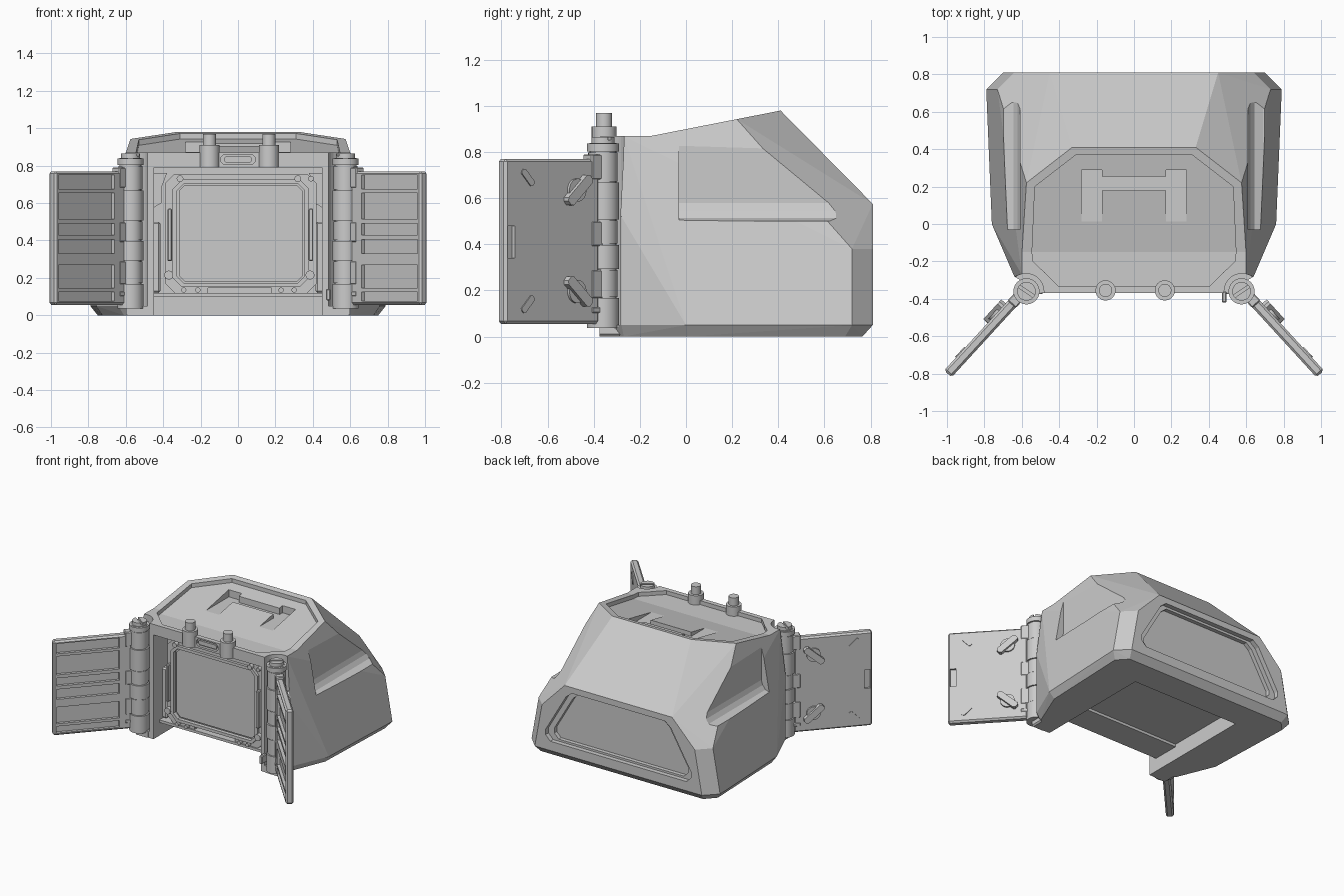
import bpy, bmesh, math
from mathutils import Matrix, Vector

if "Cube" in bpy.data.objects:
    bpy.data.objects.remove(bpy.data.objects["Cube"])

ROUND = []


def make(name, bm, M=None):
    if M:
        bm.transform(M)
    bmesh.ops.recalc_face_normals(bm, faces=bm.faces)
    me = bpy.data.meshes.new(name)
    bm.to_mesh(me)
    bm.free()
    o = bpy.data.objects.new(name, me)
    bpy.context.collection.objects.link(o)
    return o


def hull(name, pts):
    bm = bmesh.new()
    vs = [bm.verts.new(p) for p in pts]
    r = bmesh.ops.convex_hull(bm, input=vs)
    junk = {g for g in r['geom_interior'] + r['geom_unused'] if isinstance(g, bmesh.types.BMVert)}
    bmesh.ops.delete(bm, geom=list(junk), context='VERTS')
    bmesh.ops.dissolve_limit(bm, angle_limit=0.02, verts=bm.verts, edges=bm.edges)
    return make(name, bm)


def box(name, x, y, z, bevel=0, M=None):
    bm = bmesh.new()
    bmesh.ops.create_cube(bm, size=1)
    for v in bm.verts:
        v.co = Vector([(a + b) / 2 + c * (b - a) for (a, b), c in zip((x, y, z), v.co)])
    if bevel:
        bmesh.ops.bevel(bm, geom=bm.edges[:], offset=bevel, segments=1, affect='EDGES')
    return make(name, bm, M)


def prism(name, pts, y0, y1, M=None):
    """Extrude an x-z outline along y."""
    bm = bmesh.new()
    f = bm.faces.new([bm.verts.new((p[0], y0, p[1])) for p in pts])
    r = bmesh.ops.extrude_face_region(bm, geom=[f])
    for v in r['geom']:
        if isinstance(v, bmesh.types.BMVert):
            v.co.y = y1
    return make(name, bm, M)


def cyl(name, r, h, loc, front=False, n=24, M=None):
    """Cylinder along z (or along y when front is set), loc = centre."""
    bm = bmesh.new()
    bmesh.ops.create_cone(bm, cap_ends=True, segments=n, radius1=r, radius2=r, depth=h)
    T = Matrix.Translation(loc)
    if front:
        T = T @ Matrix.Rotation(math.pi / 2, 4, 'X')
    bm.transform(T)
    o = make(name, bm, M)
    ROUND.append(o)
    return o


def apply(o, kind, **kw):
    m = o.modifiers.new(kind, kind)
    for k, v in kw.items():
        setattr(m, k, v)
    bpy.context.view_layer.objects.active = o
    bpy.ops.object.modifier_apply(modifier=m.name)
    return o


def mirror(o):
    return apply(o, 'MIRROR', use_mirror_merge=False)


def cut(o, c):
    apply(o, 'BOOLEAN', operation='DIFFERENCE', solver='EXACT', object=c)
    if c in ROUND:
        ROUND.remove(c)
    bpy.data.objects.remove(c)


def both(pts):
    return [(s * p[0],) + tuple(p[1:]) for p in pts for s in (1, -1)]


def chamfered(x0, x1, z0, z1, c):
    return [(x0 + c, z0), (x1 - c, z0), (x1, z0 + c), (x1, z1 - c),
            (x1 - c, z1), (x0 + c, z1), (x0, z1 - c), (x0, z0 + c)]


def roof(y, d=0):
    return 0.87 - d + 0.196 * max(0, y + 0.15)


# faceted main shell
shell = hull("body_shell", both([
    (.50, -.37, 0), (.61, -.27, 0), (.725, .01, 0), (.75, .69, 0), (.68, .765, 0),
    (.64, -.28, .05), (.76, 0, .05), (.79, .72, .05), (.70, .81, .05),
    (.73, .72, .38), (.64, .81, .38), (.45, .81, .575), (.64, -.28, .52),
    (.50, -.37, .87), (.60, -.27, .87), (.575, .22, .943), (.33, .41, .98)]))
ys = (-.6, -.15, .409)
cut(shell, hull("roof_trim", both([(1, y, z) for y in ys for z in (roof(y), 1.5)])))

# front bay and open underside
cut(shell, box("bay", (-.45, .45), (-.6, -.1), (-.1, .79)))
cut(shell, box("under_bay", (-.45, .45), (-.2, .55), (-.1, .12)))
box("bay_floor", (-.449, .449), (-.3, -.09), (.10, .12))

# hinge scoops and side ledges
cut(shell, mirror(cyl("scoop", .095, 1.2, (.577, -.36, .65), n=32)))
cut(shell, mirror(prism("ledge", [(.61, 1.1), (.61, .58), (.622, .545), (.645, .515), (.69, .5),
                                  (1, .5), (1, 1.1)], -.03, .65)))

# sunken roof tray with grip grooves
tray = [(.40, -.335), (.445, -.235), (.54, -.2), (.545, -.15), (.53, .2), (.31, .37)]
corner = cyl("tray_corner", .145, 1, (.58, -.36, .9), n=32)
c = hull("tray", both([(x, y, z) for x, y in tray for z in (roof(y, .03), 1.3)]))
cut(c, mirror(corner))
cut(shell, c)
for x in ((-.28, -.17), (.17, .28)):
    cut(shell, box("groove", x, (0, .29), (.872, 1.1)))
cut(shell, box("grip_slot", (-.18, .18), (.18, .255), (.872, 1.1)))

# stepped rear window recess
win = [(.39, .53), (.44, .49), (.61, .2), (.61, .16), (.57, .12)]
for k, depth in ((1, .035), (.92, .065)):
    half = [(x * k, .31 + (z - .31) * k) for x, z in win]
    cut(shell, prism("window", half + [(-x, z) for x, z in reversed(half)], .81 - depth, 1))

# slot in the lintel
cut(shell, prism("lintel_slot", chamfered(-.09, .09, .805, .86, .015), -.5, -.35))
prism("lintel_insert", chamfered(-.075, .075, .817, .848, .008), -.365, -.34)

# screen module
mod = prism("screen_bezel", chamfered(-.39, .42, .12, .755, .05), -.29, -.09)
cut(mod, prism("screen_hole", chamfered(-.335, .365, .165, .71, .04), -.5, -.265))
cut(mod, box("bottom_notch", (-.16, .18), (-.5, -.25), (.1, .145)))
prism("screen", chamfered(-.315, .345, .18, .695, .03), -.285, -.2)
ring = prism("screen_frame", chamfered(-.35, .38, .15, .725, .05), -.31, -.28)
cut(ring, prism("frame_hole", chamfered(-.325, .355, .172, .703, .035), -.5, -.1))
for x, z, r in ((-.31, .73, .018), (.32, .73, .018), (.39, .73, .015), (-.37, .215, .024),
                (.385, .215, .024), (-.29, .135, .014), (-.215, .135, .014), (.23, .135, .014), (.30, .135, .014)):
    cyl("screen_screw", r, .04, (x, -.3, z), True, 16)
for x in (-.365, .39):
    box("screen_rail", (x - .012, x + .012), (-.33, -.28), (.29, .57), .005)
mirror(box("bay_guide", (.415, .46), (-.26, -.1), (.12, .5), .01))
mirror(prism("bay_bracket", [(.38, .76), (.46, .76), (.46, .57), (.41, .60), (.41, .68)], -.2, -.09))
box("lower_catch", (.47, .495), (-.42, -.36), (.08, .14), .005)

# hinge posts with stacked knuckles
levels = [.035, .17, .29, .40, .505, .67, .80, .84]
for i, (a, b) in enumerate(zip(levels, levels[1:])):
    mirror(cyl("hinge_knuckle", .064 if i % 2 else .07, b - a - .005, (.575, -.36, (a + b) / 2)))
mirror(cyl("hinge_pin", .058, .8, (.575, -.36, .44)))
screw = cyl("hinge_screw", .05, .03, (.575, -.36, .85))
cut(screw, box("screw_slot", (-.1, .1), (-.008, .008), (.852, .95), 0,
               Matrix.Translation((.575, -.36, 0)) @ Matrix.Rotation(.6, 4, 'Z')))
mirror(screw)
mirror(prism("hinge_socket", chamfered(.49, .60, 0, .05, .01), -.375, -.28))

# swung-open doors (built flat, turned about the hinge, then mirrored)
D = Matrix.Translation((.60, -.37, 0)) @ Matrix.Rotation(math.radians(-47.5), 4, 'Z')
door = box("door", (.03, .585), (-.027, .027), (.055, .77), .012)
for z in ((.075, .125), (.145, .27), (.33, .405), (.43, .49), (.515, .655), (.675, .75)):
    cut(door, box("door_panel", (.12, .56), (-.1, -.006), z))
cut(door, box("door_edge_notch", (.53, .57), (.01, .1), (.34, .48)))
door.data.transform(D)
mirror(door)
for a, b in ((.1, .13), (.165, .29), (.39, .5), (.68, .79)):
    mirror(box("door_hinge_leaf", (-.01, .08), (-.03, .03), (a, b), .006, D))


def slanted(name, u, z, ang, length, width, y):
    T = D @ Matrix.Translation((u, 0, z)) @ Matrix.Rotation(ang, 4, 'Y')
    h, w = length / 2, width / 2
    mirror(prism(name, chamfered(-h, h, -w, w, w * .5), .02, y, T))


# door latches and small slots
for s, z in ((1, .635), (-1, .195)):
    mirror(cyl("latch_disc", .05, .02, (.17, .03, z), True, M=D))
    slanted("latch_handle", .17, z, s * .72, .17, .046, .058)
    slanted("door_tab", .455, z + s * .055, -s * .8, .09, .03, .033)

# two roof posts over the lintel
for x in (-.152, .165):
    cyl("post_base", .054, .12, (x, -.355, .85))
    cyl("post_tip", .035, .07, (x, -.355, .935))

# smooth only the round parts
bpy.ops.object.select_all(action='DESELECT')
for o in ROUND:
    o.select_set(True)
bpy.context.view_layer.objects.active = ROUND[0]
bpy.ops.object.shade_smooth_by_angle(angle=math.radians(28))
